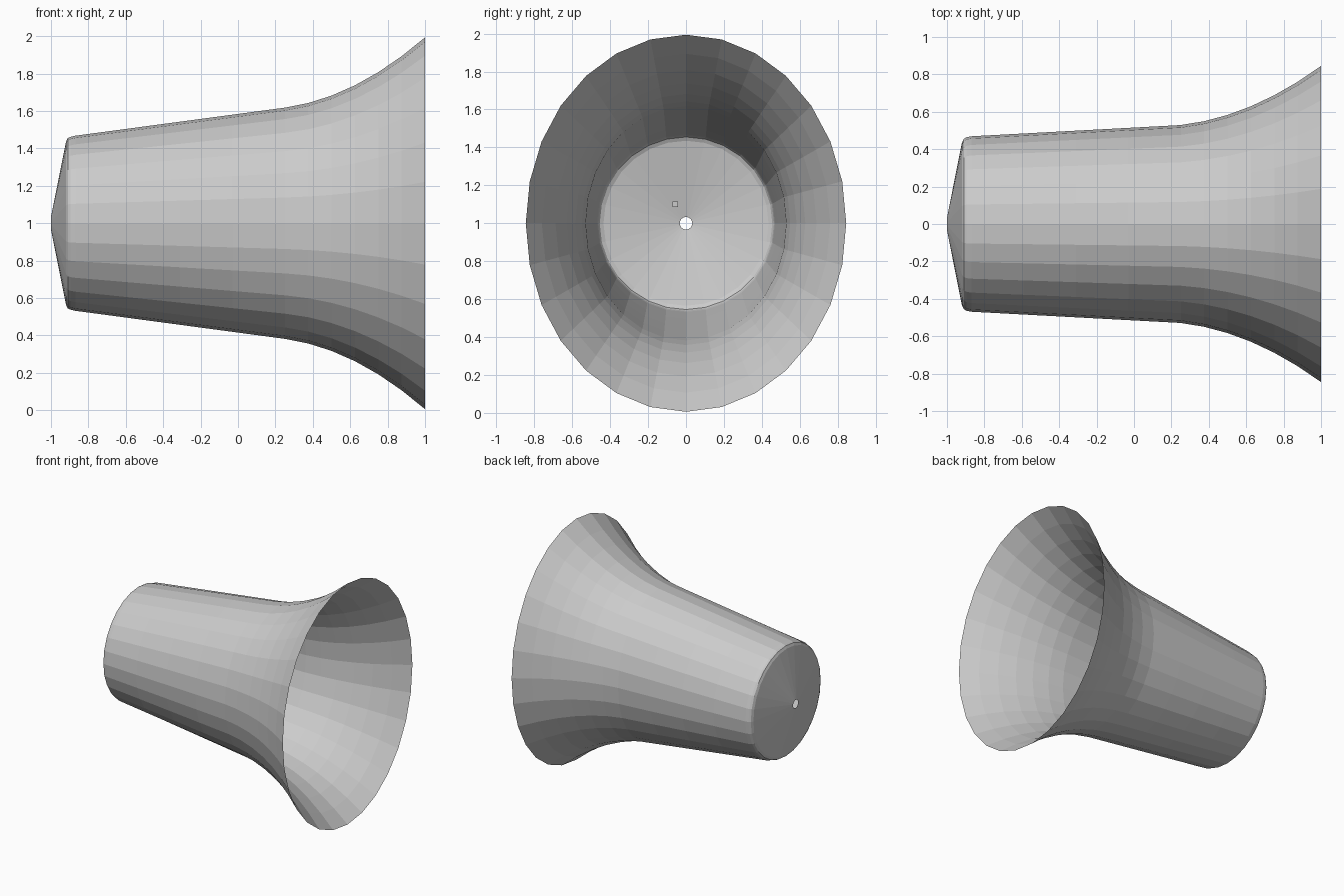
import bpy, bmesh, math

cube = bpy.data.objects.get("Cube")
if cube:
    bpy.data.objects.remove(cube, do_unlink=True)

SIDES = 28
CENTRE_Z = 1.0


def make_material(name, colour):
    mat = bpy.data.materials.new(name)
    mat.use_nodes = True
    mat.diffuse_color = colour
    mat.node_tree.nodes["Principled BSDF"].inputs["Base Color"].default_value = colour
    return mat


def add_object(name, bm, mat):
    mesh = bpy.data.meshes.new(name)
    bm.to_mesh(mesh)
    bm.free()
    mesh.materials.append(mat)
    obj = bpy.data.objects.new(name, mesh)
    bpy.context.collection.objects.link(obj)
    return obj


grey = make_material("light grey", (0.6, 0.6, 0.6, 1))

# Profile as (x, half width, half height): pierced conical cap, rounded shoulder
profile = [(-1, 0.033, 0.033), (-0.92, 0.435, 0.435),
           (-0.91, 0.455, 0.455), (-0.895, 0.464, 0.462)]

# Straight barrel that slowly turns oval
BARREL_STEPS = 4
for i in range(BARREL_STEPS):
    t = i / BARREL_STEPS
    profile.append((-0.87 + 1.12 * t, 0.469 + 0.06 * t, 0.468 + 0.15 * t))

# Curved flare out to the open oval rim
FLARE_STEPS = 6
for i in range(FLARE_STEPS + 1):
    t = i / FLARE_STEPS
    rise = 0.27 * t + 0.73 * t * t
    profile.append((0.25 + 0.75 * t, 0.529 + 0.316 * rise, 0.618 + 0.376 * rise))

# Thin open shell lofted through the oval rings
bm = bmesh.new()
rings = []
for x, half_width, half_height in profile:
    ring = []
    for s in range(SIDES):
        a = math.tau * s / SIDES
        ring.append(bm.verts.new((x, half_width * math.sin(a),
                                  CENTRE_Z + half_height * math.cos(a))))
    rings.append(ring)
for near, far in zip(rings, rings[1:]):
    for s in range(SIDES):
        n = (s + 1) % SIDES
        bm.faces.new((near[s], far[s], far[n], near[n]))
bmesh.ops.recalc_face_normals(bm, faces=bm.faces)
add_object("flared_bell", bm, grey)

# Tiny block inside the bell
bm = bmesh.new()
bmesh.ops.create_cube(bm, size=0.03)
block = add_object("inner_block", bm, grey)
block.location = (-0.9, -0.057, CENTRE_Z + 0.1)
